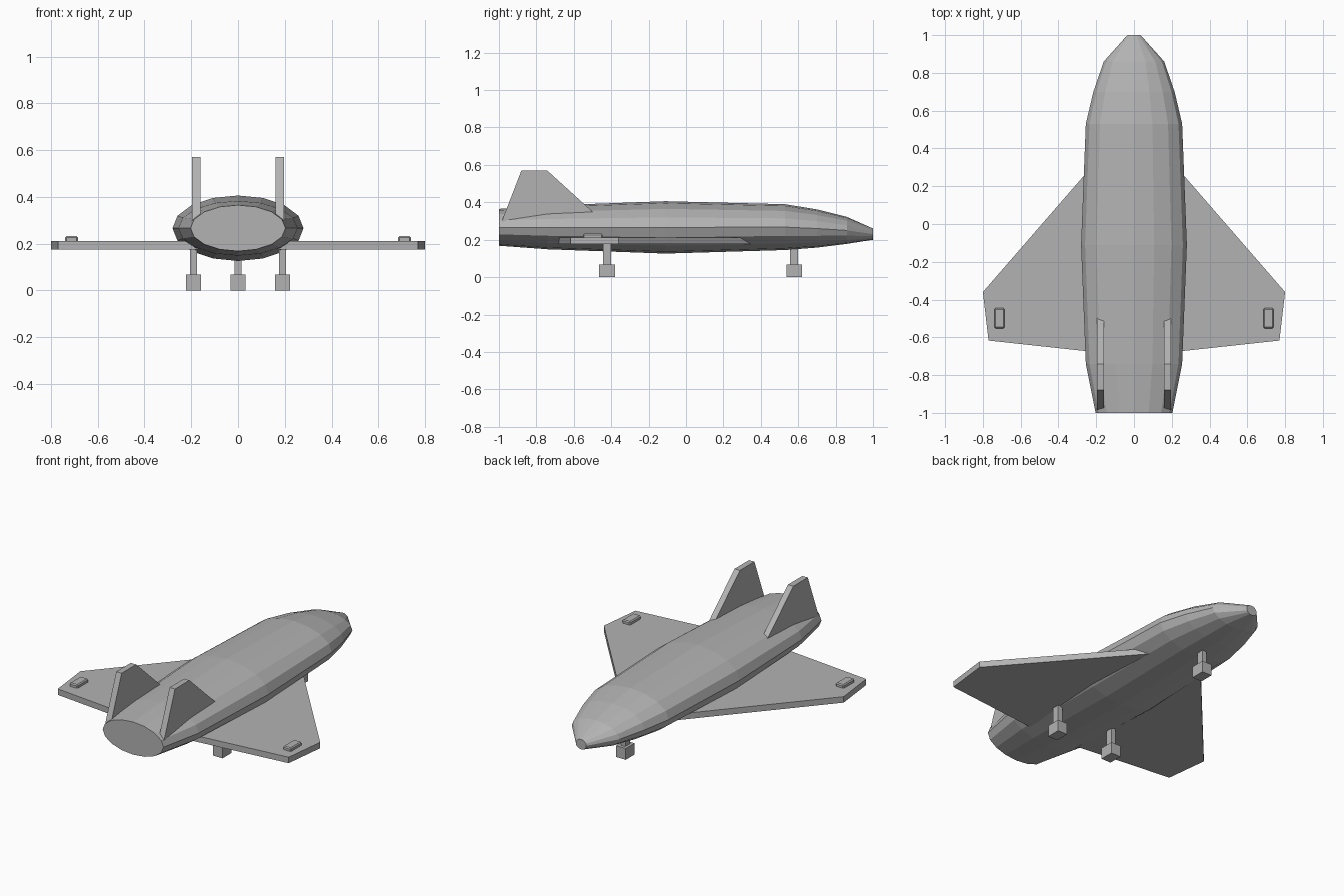
import bpy, bmesh, math
from mathutils import Vector

if "Cube" in bpy.data.objects:
    bpy.data.objects.remove(bpy.data.objects["Cube"])

grey = bpy.data.materials.new("hull_grey")
grey.diffuse_color = (0.45, 0.45, 0.45, 1)
grey.use_nodes = True
grey.node_tree.nodes["Principled BSDF"].inputs["Base Color"].default_value = grey.diffuse_color


def finish(name, bm):
    bmesh.ops.recalc_face_normals(bm, faces=bm.faces)
    mesh = bpy.data.meshes.new(name)
    bm.to_mesh(mesh)
    bm.free()
    mesh.materials.append(grey)
    obj = bpy.data.objects.new(name, mesh)
    bpy.context.collection.objects.link(obj)
    return obj


def prism(name, outline, offset):
    """Extrude a flat outline along an offset vector."""
    bm = bmesh.new()
    face = bm.faces.new([bm.verts.new(p) for p in outline])
    res = bmesh.ops.extrude_face_region(bm, geom=[face])
    verts = [g for g in res["geom"] if isinstance(g, bmesh.types.BMVert)]
    bmesh.ops.translate(bm, verts=verts, vec=Vector(offset))
    return finish(name, bm)


def box(name, lo, hi, bevel=0):
    bm = bmesh.new()
    bmesh.ops.create_cube(bm, size=1)
    for v in bm.verts:
        v.co = [(a + b) / 2 + c * (b - a) for a, b, c in zip(lo, hi, v.co)]
    if bevel:
        bmesh.ops.bevel(bm, geom=bm.edges[:], offset=bevel, segments=1, affect='EDGES')
    return finish(name, bm)


# Fuselage: lofted 16-sided ellipses (y, half width, bottom z, top z)
SIDES = 16
stations = [(-1, 0.203, 0.168, 0.365), (-0.74, 0.255, 0.149, 0.383),
            (-0.11, 0.28, 0.126, 0.406), (0.53, 0.255, 0.145, 0.39),
            (0.70, 0.215, 0.158, 0.362), (0.86, 0.16, 0.178, 0.322),
            (1, 0.035, 0.2, 0.26)]
bm = bmesh.new()
rings = []
for y, w, z0, z1 in stations:
    angles = [2 * math.pi * i / SIDES for i in range(SIDES)]
    rings.append([bm.verts.new((w * math.cos(a), y, (z0 + z1) / 2 + (z1 - z0) / 2 * math.sin(a)))
                  for a in angles])
for r, s in zip(rings, rings[1:]):
    for i in range(SIDES):
        j = (i + 1) % SIDES
        bm.faces.new((r[i], r[j], s[j], s[i]))
bm.faces.new(rings[0])
bm.faces.new(rings[-1])
finish("fuselage", bm)


# Landing gear: strut and square foot
def gear(name, x, y):
    box(name + "_strut", (x - 0.015, y - 0.022, 0.06), (x + 0.015, y + 0.022, 0.2))
    box(name + "_foot", (x - 0.032, y - 0.042, 0), (x + 0.032, y + 0.042, 0.068))


gear("nose_gear", 0, 0.578)

for side, s in (("left", -1), ("right", 1)):
    # Delta wing
    wing = [(0.17, 0.365), (0.8, -0.36), (0.77, -0.617), (0.17, -0.682)]
    prism(side + "_wing", [(s * x, y, 0.176) for x, y in wing], (0, 0, 0.036))
    # Tail fin
    fin = [(-0.985, 0.298), (-0.88, 0.57), (-0.742, 0.57), (-0.45, 0.305)]
    prism(side + "_fin", [(s * 0.16, y, z) for y, z in fin], (s * 0.036, 0, 0))
    # Wing pod
    xs = sorted((s * 0.685, s * 0.739))
    box(side + "_wing_pod", (xs[0], -0.552, 0.2), (xs[1], -0.446, 0.232), 0.006)
    gear(side + "_main_gear", s * 0.19, -0.422)
